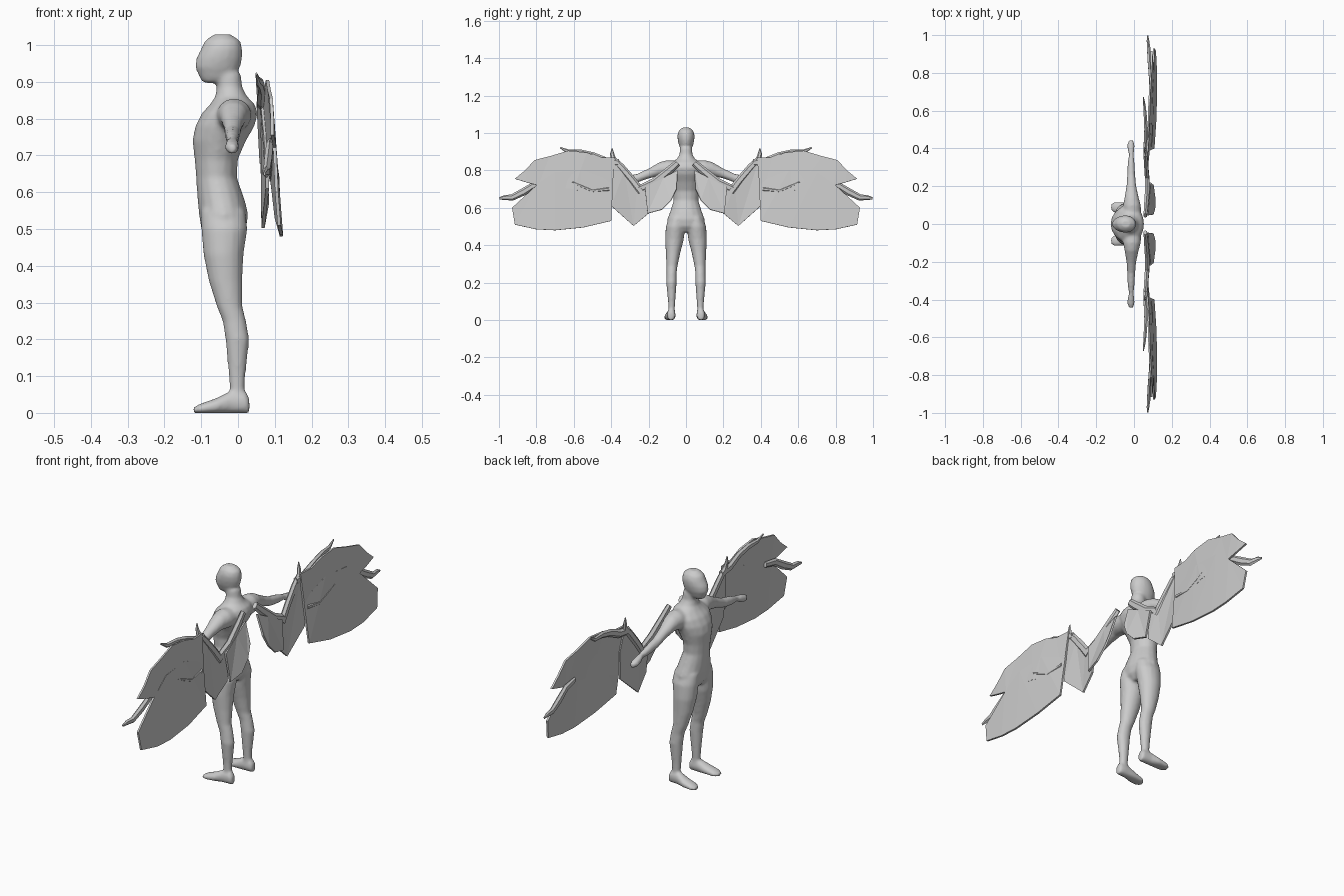
import bpy, bmesh
from math import cos, sin, pi
from mathutils import Vector


def loft(bm, axis, rows, n=16):
    """Rows are (position on axis, a0, a1, b0, b1): elliptical sections along one axis."""
    rings = []
    for p, a0, a1, b0, b1 in rows:
        ring = []
        for i in range(n):
            t = 2 * pi * i / n
            co = [(a0 + a1) / 2 + (a1 - a0) / 2 * cos(t), (b0 + b1) / 2 + (b1 - b0) / 2 * sin(t)]
            co.insert(axis, p)
            ring.append(bm.verts.new(co))
        rings.append(ring)
    for r, q in zip(rings, rings[1:]):
        for i in range(n):
            bm.faces.new((r[i], r[(i + 1) % n], q[(i + 1) % n], q[i]))
    bm.faces.new(rings[0])
    bm.faces.new(rings[-1])


def finish(bm, name):
    bmesh.ops.recalc_face_normals(bm, faces=bm.faces)
    me = bpy.data.meshes.new(name)
    bm.to_mesh(me)
    bm.free()
    ob = bpy.data.objects.new(name, me)
    bpy.context.collection.objects.link(ob)
    return ob


def flip(rows, s, k):
    """Mirror the y entries (indices k) of section rows."""
    out = []
    for r in rows:
        r = list(r)
        for i in k:
            r[i] *= s
        out.append(r)
    return out


# Body: torso, neck, head, limbs merged into one smooth skin
bm = bmesh.new()
loft(bm, 2, [(.47, -.08, .0, -.06, .06), (.5, -.1, .022, -.1, .1), (.54, -.106, .028, -.1, .1),
             (.58, -.11, .018, -.085, .085), (.64, -.114, -.003, -.066, .066),
             (.69, -.118, .0, -.07, .07), (.74, -.124, .022, -.085, .085),
             (.78, -.116, .045, -.1, .1), (.815, -.098, .054, -.105, .105),
             (.84, -.075, .045, -.085, .085), (.86, -.062, .025, -.05, .05),
             (.885, -.058, .012, -.035, .035), (.92, -.06, .008, -.033, .033)])
loft(bm, 2, [(.897, -.095, -.045, -.018, .018), (.91, -.104, -.01, -.028, .028),
             (.94, -.117, .006, -.04, .04), (.965, -.113, .012, -.045, .045),
             (.99, -.1, .012, -.046, .046), (1.012, -.09, .006, -.039, .039),
             (1.029, -.066, -.02, -.02, .02)])
leg = [(.02, -.03, .03, .055, .1), (.06, -.022, .018, .06, .094), (.1, -.025, .02, .057, .096),
       (.2, -.034, .031, .05, .106), (.25, -.042, .022, .05, .104), (.29, -.058, .012, .045, .105),
       (.36, -.08, .012, .03, .108), (.43, -.094, .015, .012, .112), (.5, -.1, .026, .004, .108),
       (.55, -.1, .02, .01, .09)]
foot = [(-.122, .075, .105, -.004, .014), (-.105, .06, .117, -.004, .024), (-.06, .056, .116, -.004, .04),
        (-.02, .056, .104, -.004, .06), (.02, .058, .1, -.004, .06), (.031, .065, .095, -.002, .04)]
arm = [(.03, -.06, .04, .76, .85), (.1, -.058, .036, .765, .855), (.14, -.05, .025, .77, .845),
       (.2, -.04, .012, .757, .81), (.26, -.036, .006, .735, .782), (.32, -.034, .003, .726, .768),
       (.37, -.026, -.002, .725, .752), (.39, -.034, .002, .712, .748), (.42, -.036, .003, .704, .74),
       (.444, -.026, -.005, .706, .73)]
for s in (1, -1):
    loft(bm, 2, flip(leg, s, (3, 4)))
    loft(bm, 0, flip(foot, s, (1, 2)))
    loft(bm, 1, flip(arm, s, (0,)))
for v in bm.verts:
    v.co.z = max(v.co.z, 0)
body = finish(bm, "body")
m = body.modifiers.new("skin", 'REMESH')
m.mode = 'VOXEL'
m.voxel_size = .007
m.use_smooth_shade = True
m = body.modifiers.new("soften", 'SMOOTH')
m.iterations = 4


def plate(name, pts, s, thick=.009):
    """Membrane plate from (x, y, z) outline points, folded slightly along its triangles."""
    bm = bmesh.new()
    vs = [bm.verts.new((x, y * s, z)) for x, y, z in pts]
    f = bm.faces.new(vs if s > 0 else vs[::-1])
    bmesh.ops.triangulate(bm, faces=[f])
    ob = finish(bm, name)
    m = ob.modifiers.new("thickness", 'SOLIDIFY')
    m.thickness = thick
    m.offset = 0


def bone(name, pts, s):
    """Tapered six-sided bone through (x, y, z, radius) points, flattened in x."""
    bm = bmesh.new()
    rings = []
    P = [Vector((p[0], p[1] * s, p[2])) for p in pts]
    for i, p in enumerate(P):
        d = P[min(i + 1, len(P) - 1)] - P[max(i - 1, 0)]
        side = d.cross(Vector((1, 0, 0))).normalized()
        rings.append([bm.verts.new(p + side * cos(k * pi / 3) * pts[i][3]
                      + Vector((.6 * pts[i][3] * sin(k * pi / 3), 0, 0))) for k in range(6)])
    for r, q in zip(rings, rings[1:]):
        for k in range(6):
            bm.faces.new((r[k], r[(k + 1) % 6], q[(k + 1) % 6], q[k]))
    bm.faces.new(rings[0])
    bm.faces.new(rings[-1])
    finish(bm, name)


# Wings: overlapping membranes carried by arm and finger bones
inner = [(.07, .045, .8), (.075, .12, .76), (.085, .22, .71), (.1, .205, .57), (.11, .13, .59),
         (.108, .08, .64), (.1, .05, .7)]
middle = [(.075, .19, .72), (.07, .26, .72), (.066, .33, .8), (.064, .39, .86), (.075, .41, .75),
          (.08, .4, .61), (.068, .28, .503), (.08, .2, .57)]
upper = [(.07, .38, .87), (.075, .46, .87), (.078, .53, .895), (.08, .63, .905), (.085, .73, .875),
         (.09, .81, .855), (.093, .86, .8), (.093, .915, .755), (.098, .85, .735), (.1, .79, .72),
         (.1, .6, .7), (.09, .4, .63)]
lower = [(.08, .39, .74), (.088, .55, .8), (.095, .7, .79), (.1, .8, .72), (.105, .93, .6),
         (.112, .915, .51), (.118, .8, .485), (.118, .7, .48), (.114, .55, .495), (.104, .4, .53)]
upper_arm = [(.06, .045, .84, .018), (.064, .09, .8, .021), (.07, .17, .735, .023), (.07, .25, .7, .02)]
forearm = [(.07, .24, .685, .022), (.066, .29, .75, .021), (.062, .35, .82, .02),
           (.06, .39, .86, .016), (.055, .395, .89, .011), (.053, .395, .918, .003)]
finger_top = [(.062, .36, .84, .02), (.062, .43, .85, .02), (.064, .5, .88, .018),
              (.06, .57, .897, .016), (.055, .63, .9, .012), (.05, .672, .922, .004)]
finger_tip = [(.088, .74, .735, .014), (.086, .81, .722, .018), (.082, .87, .685, .02),
              (.078, .93, .655, .017), (.074, .97, .655, .013), (.072, .998, .65, .006)]
strut = [(.09, .41, .7, .01), (.096, .5, .69, .009), (.098, .57, .72, .007), (.1, .61, .74, .003)]
for s, side in ((1, "left"), (-1, "right")):
    plate(side + "_wing_inner_membrane", inner, s)
    plate(side + "_wing_middle_membrane", middle, s)
    plate(side + "_wing_upper_membrane", upper, s)
    plate(side + "_wing_lower_membrane", lower, s)
    bone(side + "_wing_upper_arm", upper_arm, s)
    bone(side + "_wing_forearm", forearm, s)
    bone(side + "_wing_top_finger", finger_top, s)
    bone(side + "_wing_tip_finger", finger_tip, s)
    bone(side + "_wing_strut", strut, s)
